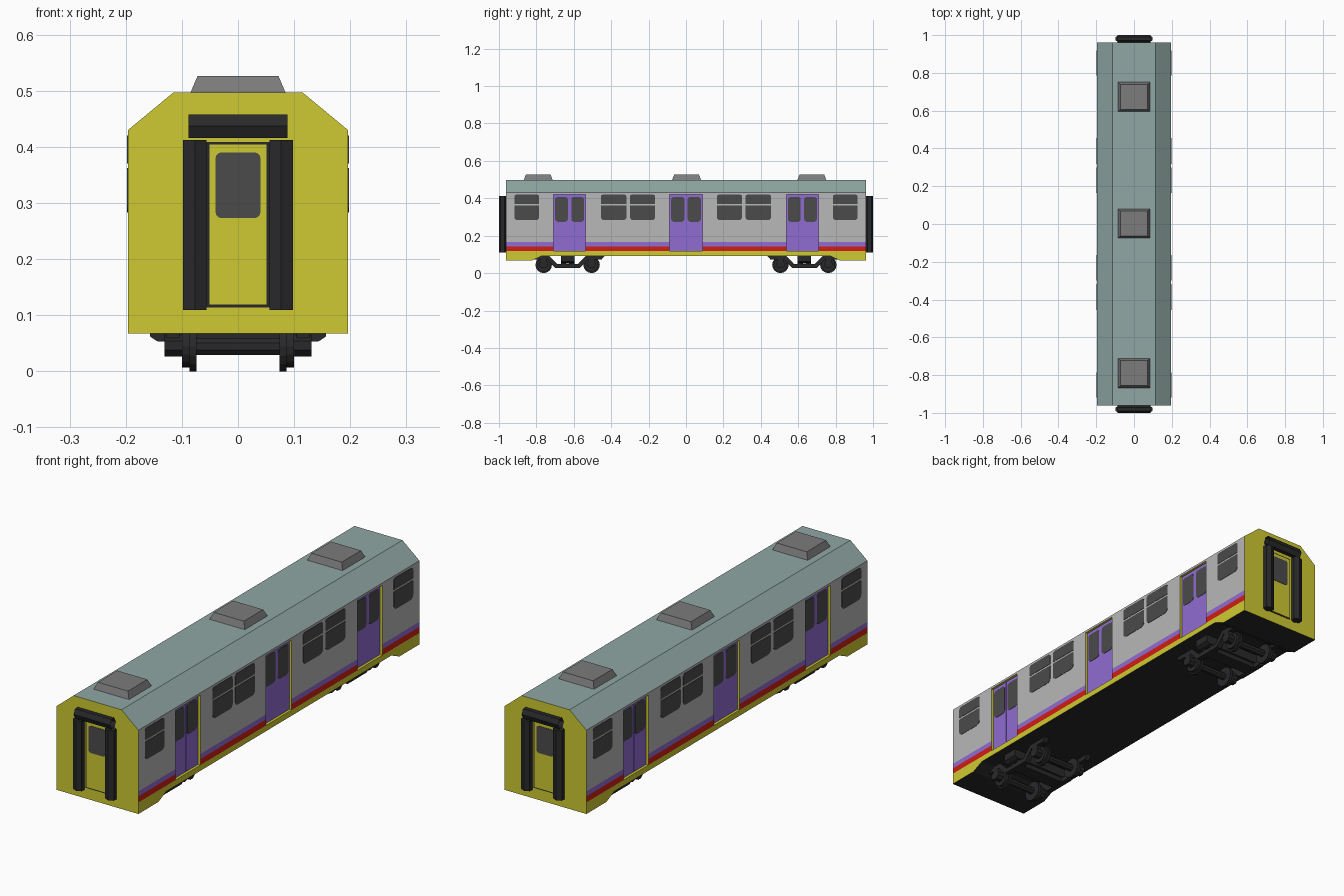
import bpy, bmesh, math

if "Cube" in bpy.data.objects:
    bpy.data.objects.remove(bpy.data.objects["Cube"])


def material(name, r, g, b):
    m = bpy.data.materials.new(name)
    m.diffuse_color = (r, g, b, 1)
    m.use_nodes = True
    m.node_tree.nodes["Principled BSDF"].inputs["Base Color"].default_value = m.diffuse_color
    return m


YELLOW = material("yellow", 0.62, 0.59, 0.032)
RED = material("red", 0.64, 0.013, 0.007)
PURPLE = material("purple", 0.28, 0.15, 0.64)
SILVER = material("silver", 0.48, 0.48, 0.48)
TEAL = material("teal", 0.28, 0.39, 0.37)
GLASS = material("glass", 0.07, 0.07, 0.07)
DARK = material("dark", 0.022, 0.022, 0.024)
GREY = material("vent_grey", 0.2, 0.2, 0.2)


def finish(name, bm, mats):
    bmesh.ops.remove_doubles(bm, verts=bm.verts, dist=1e-5)
    bmesh.ops.recalc_face_normals(bm, faces=bm.faces)
    me = bpy.data.meshes.new(name)
    bm.to_mesh(me)
    bm.free()
    for m in mats:
        me.materials.append(m)
    ob = bpy.data.objects.new(name, me)
    bpy.context.collection.objects.link(ob)
    return ob


def prism(name, pts, axis, a, b, mat, taper=1.0, caps=True):
    """Extrude a 2D outline along an axis from a to b, optionally tapering."""
    cu = sum(p[0] for p in pts) / len(pts)
    cv = sum(p[1] for p in pts) / len(pts)
    place = {"x": lambda u, v, w: (w, u, v),
             "y": lambda u, v, w: (u, w, v),
             "z": lambda u, v, w: (u, v, w)}[axis]
    bm = bmesh.new()
    lo = [bm.verts.new(place(u, v, a)) for u, v in pts]
    hi = [bm.verts.new(place(cu + (u - cu) * taper, cv + (v - cv) * taper, b)) for u, v in pts]
    n = len(pts)
    for i in range(n):
        j = (i + 1) % n
        bm.faces.new((lo[i], lo[j], hi[j], hi[i]))
    if caps:
        bm.faces.new(lo)
        bm.faces.new(hi)
    return finish(name, bm, [mat])


def rect(u0, u1, v0, v1):
    return [(u0, v0), (u1, v0), (u1, v1), (u0, v1)]


def rounded(u0, u1, v0, v1, rb, rt):
    """Rectangle with separate bottom and top corner radii."""
    pts = []
    for cu, cv, r, start in ((u0, v0, rb, 180), (u1, v0, rb, 270), (u1, v1, rt, 0), (u0, v1, rt, 90)):
        ox = cu + r * (1 if cu == u0 else -1)
        oy = cv + r * (1 if cv == v0 else -1)
        for k in range(4):
            t = math.radians(start + 30 * k)
            pts.append((ox + r * math.cos(t), oy + r * math.sin(t)))
    return pts


def ngon(cu, cv, ru, rv, n, turn=0.0):
    return [(cu + ru * math.cos(math.tau * i / n + turn),
             cv + rv * math.sin(math.tau * i / n + turn)) for i in range(n)]


W, L, RECESS = 0.196, 0.962, 0.014
DOORS = [(-0.708, -0.537), (-0.087, 0.087), (0.537, 0.708)]
DOOR_Z0, DOOR_Z1 = 0.117, 0.42


# Body shell: banded sides with recessed doorways, ends, roof and floor
def bottom(y):
    t = min(max((abs(y) - 0.77) / 0.055, 0), 1)
    return 0.092 - 0.025 * t


bm = bmesh.new()
mats = [YELLOW, RED, PURPLE, SILVER, TEAL, DARK]


def face(mi, *cos):
    f = bm.faces.new([bm.verts.new(c) for c in cos])
    f.material_index = mi


ys = sorted([s * v for s in (-1, 1) for v in (L, 0.825, 0.77)] + [v for d in DOORS for v in d])
zs = [None, 0.117, 0.143, 0.165, 0.42, 0.43]
bands = [0, 1, 2, 3, 3]
for y0, y1 in zip(ys, ys[1:]):
    is_door = (y0, y1) in DOORS
    b0, b1 = bottom(y0), bottom(y1)
    for s in (-1, 1):
        x, xi = s * W, s * (W - RECESS)
        for i, mi in enumerate(bands):
            za, zb = (b0, b1) if i == 0 else (zs[i], zs[i])
            zt = zs[i + 1]
            if is_door and 1 <= i <= 3:
                face(2, (xi, y0, za), (xi, y1, zb), (xi, y1, zt), (xi, y0, zt))
                for y in (y0, y1):
                    face(0, (x, y, za), (xi, y, za), (xi, y, zt), (x, y, zt))
            else:
                face(mi, (x, y0, za), (x, y1, zb), (x, y1, zt), (x, y0, zt))
        if is_door:
            for z in (DOOR_Z0, DOOR_Z1):
                face(0, (x, y0, z), (x, y1, z), (xi, y1, z), (xi, y0, z))
    face(5, (-W, y0, b0), (W, y0, b0), (W, y1, b1), (-W, y1, b1))
roof = [(-W, 0.43), (-0.115, 0.497), (0.115, 0.497), (W, 0.43)]
for (xa, za), (xb, zb) in zip(roof, roof[1:]):
    face(4, (xa, -L, za), (xb, -L, zb), (xb, L, zb), (xa, L, za))
for y in (-L, L):
    side = [0.067] + zs[1:]
    face(0, *[(-W, y, z) for z in side], (-0.115, y, 0.497), (0.115, y, 0.497),
         *[(W, y, z) for z in reversed(side)])
finish("car_body", bm, mats)

# Side windows and sliding doors
half = [(0.165, 0.3), (0.318, 0.455), (0.785, 0.918)]
windows = half + [(-b, -a) for a, b in half]
for s in (-1, 1):
    out = s * (W + 0.0015)
    for y0, y1 in windows:
        prism("window_lower", rounded(y0, y1, 0.283, 0.362, 0.018, 0.002), "x", s * (W - 0.002), out, GLASS)
        prism("window_upper", rounded(y0, y1, 0.37, 0.42, 0.002, 0.012), "x", s * (W - 0.002), out, GLASS)
    xd = W - RECESS
    for y0, y1 in DOORS:
        mid = (y0 + y1) / 2
        for a, b in ((y0, mid - 0.001), (mid + 0.001, y1)):
            prism("door_leaf", rect(a, b, DOOR_Z0, DOOR_Z1), "x", s * (xd - 0.001), s * (xd + 0.003), PURPLE)
            prism("door_window", rounded(a + 0.008, b - 0.008, 0.274, 0.406, 0.015, 0.012), "x",
                  s * xd, s * (xd + 0.0045), GLASS)

# End doors and gangway buffers
for s in (-1, 1):
    e = s * (L - 0.003)
    prism("end_door_frame", rect(-0.056, 0.056, 0.114, 0.409), "y", e, s * (L + 0.0015), DARK)
    prism("end_door", rect(-0.051, 0.051, 0.119, 0.404), "y", e, s * (L + 0.003), YELLOW)
    prism("end_door_window", rounded(-0.04, 0.04, 0.273, 0.39, 0.01, 0.01), "y", e, s * (L + 0.0045), GLASS)
    for x in (-0.077, 0.077):
        prism("gangway_post", ngon(x, s * 0.981, 0.0245, 0.019, 6, math.pi / 2), "z", 0.109, 0.412, DARK)
    prism("gangway_roll", ngon(s * 0.981, 0.437, 0.019, 0.0243, 6), "x", -0.088, 0.088, DARK, caps=False)

# Roof vents
for y in (-0.79, 0.003, 0.673):
    prism("roof_vent", rect(-0.085, 0.085, y - 0.078, y + 0.078), "z", 0.496, 0.526, GREY, taper=0.85)

# Bogies
frame_half = [(0.055, 0.048), (0.1, 0.094), (0.2, 0.094), (0.182, 0.073), (0.11, 0.073), (0.066, 0.028)]
for cy in (-0.633, 0.633):
    frame = [(cy + y, z) for y, z in frame_half] + [(cy - y, z) for y, z in reversed(frame_half)]
    for s in (-1, 1):
        prism("bogie_side_frame", frame, "x", s * 0.104, s * 0.128, DARK)
        for dy in (-0.022, 0.022):
            prism("bogie_spring", ngon(s * 0.116, cy + dy, 0.014, 0.014, 8), "z", 0.046, 0.07, DARK)
    prism("bogie_bolster", [(-0.157, 0.092), (-0.157, 0.062), (-0.143, 0.053), (0.143, 0.053),
                            (0.157, 0.062), (0.157, 0.092)], "y", cy - 0.036, cy + 0.036, DARK)
    prism("bogie_cross_beam", rect(cy - 0.03, cy + 0.03, 0.03, 0.05), "x", -0.105, 0.105, DARK)
    for dy in (-0.128, 0.128):
        y = cy + dy
        prism("axle", ngon(y, 0.044, 0.016, 0.016, 8, math.pi / 8), "x", -0.08, 0.08, DARK)
        for s in (-1, 1):
            prism("wheel_flange", ngon(y, 0.044, 0.044, 0.044, 16), "x", s * 0.074, s * 0.086, DARK)
            prism("wheel_tread", ngon(y, 0.044, 0.037, 0.037, 16), "x", s * 0.086, s * 0.1, DARK)
            prism("axle_box", ngon(y, 0.046, 0.024, 0.021, 8, math.pi / 8), "x", s * 0.1, s * 0.131, DARK)
            prism("axle_box_mount", rect(y - 0.016, y + 0.016, 0.05, 0.08), "x", s * 0.104, s * 0.128, DARK)
